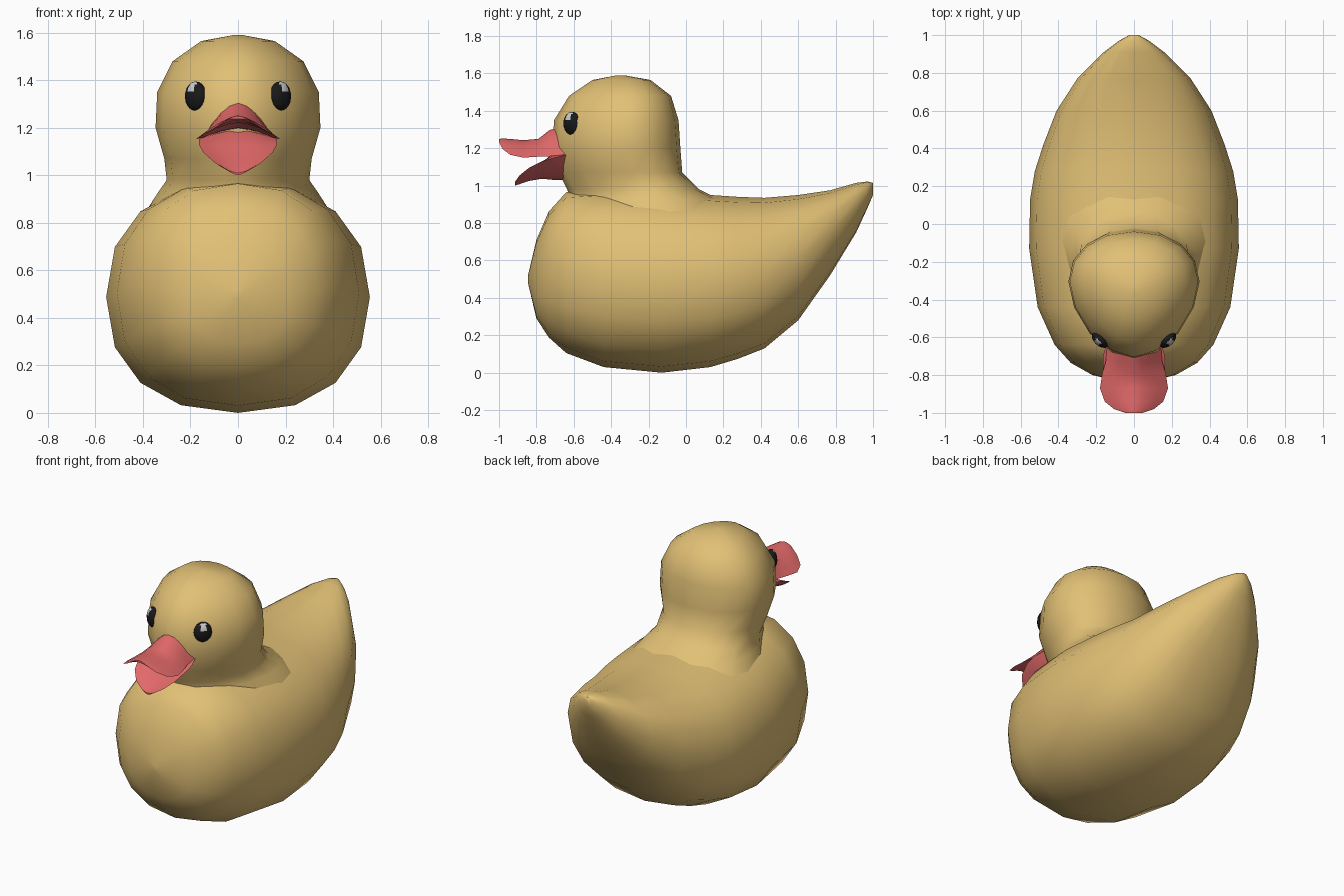
import bpy, bmesh
from math import sin, cos, pi, radians

if "Cube" in bpy.data.objects:
    bpy.data.objects.remove(bpy.data.objects["Cube"])


def material(name, rgb):
    m = bpy.data.materials.new(name)
    m.diffuse_color = (*rgb, 1)
    m.use_nodes = True
    m.node_tree.nodes["Principled BSDF"].inputs["Base Color"].default_value = m.diffuse_color
    return m


YELLOW = material("yellow", (0.76, 0.53, 0.18))
PINK = material("pink", (0.76, 0.14, 0.14))
BLACK = material("black", (0.01, 0.01, 0.01))
WHITE = material("white", (0.8, 0.8, 0.8))


def finish(ob, angle):
    bpy.ops.object.select_all(action='DESELECT')
    ob.select_set(True)
    bpy.context.view_layer.objects.active = ob
    bpy.ops.object.shade_smooth_by_angle(angle=radians(angle))


def loft(name, rings, mat, angle):
    """Skin a list of equal-length closed rings and cap the ends."""
    bm = bmesh.new()
    vs = [[bm.verts.new(p) for p in r] for r in rings]
    n = len(rings[0])
    for a, b in zip(vs, vs[1:]):
        for i in range(n):
            j = (i + 1) % n
            bm.faces.new((a[i], a[j], b[j], b[i]))
    bm.faces.new(vs[0])
    bm.faces.new(vs[-1])
    bmesh.ops.recalc_face_normals(bm, faces=bm.faces)
    me = bpy.data.meshes.new(name)
    bm.to_mesh(me)
    bm.free()
    me.materials.append(mat)
    ob = bpy.data.objects.new(name, me)
    bpy.context.collection.objects.link(ob)
    finish(ob, angle)
    return ob


def power(v, p):
    return abs(v) ** (2 / p) * (1 if v >= 0 else -1)


SIDES = 16
ANGLES = [2 * pi * i / SIDES for i in range(SIDES)]

# Body: upright cross-sections from breast to tail (y, half width, bottom, top)
body = [(-.845, .02, .48, .52), (-.80, .22, .29, .71), (-.735, .335, .19, .86),
        (-.64, .42, .105, .965), (-.44, .51, .03, .98), (-.13, .555, 0, .975),
        (.13, .55, .03, .95), (.28, .525, .075, .94), (.42, .48, .13, .935),
        (.60, .41, .28, .95), (.77, .30, .52, .975), (.91, .16, .75, 1.015),
        (.97, .08, .88, 1.022), (1.0, .025, .95, 1.015)]
loft("body", [[(w * power(cos(a), 2.3), y,
                (b + t) / 2 + (t - b) / 2 * power(sin(a), 2.3)) for a in ANGLES]
              for y, w, b, t in body], YELLOW, 75)

# Head and neck: level egg-shaped rings (z, front, back, half width)
head = [(.86, -.62, .26, .38), (.93, -.62, .17, .335), (.98, -.635, .07, .30),
        (1.07, -.68, -.02, .31), (1.2, -.715, -.03, .347), (1.35, -.705, -.04, .34),
        (1.48, -.625, -.08, .275), (1.565, -.50, -.19, .155), (1.59, -.37, -.33, .02)]


def head_ring(z, f, b, w):
    mid = f + .6 * (b - f)
    ring = []
    for a in ANGLES:
        p, depth = (2.1, b - mid) if sin(a) >= 0 else (1.75, mid - f)
        ring.append((w * power(cos(a), p), mid + depth * power(sin(a), p), z))
    return ring


loft("head", [head_ring(*h) for h in head], YELLOW, 75)


# Beak halves: lens sections (y, half width, centre top, centre bottom, edge)
def beak(name, stations):
    us = [i / 4 for i in range(-4, 5)]
    rings = []
    for y, w, top, bottom, edge in stations:
        ring = [(w * u, y, edge + (top - edge) * (1 - abs(u) ** 1.6)) for u in us]
        ring += [(w * u, y, edge + (bottom - edge) * (1 - abs(u) ** 1.6))
                 for u in us[-2:0:-1]]
        rings.append(ring)
    loft(name, rings, PINK, 45)


beak("upper_beak", [(-.62, .14, 1.33, 1.19, 1.17), (-.73, .15, 1.297, 1.20, 1.157),
                    (-.79, .168, 1.25, 1.22, 1.155), (-.87, .18, 1.243, 1.222, 1.15),
                    (-.94, .155, 1.25, 1.228, 1.165), (-.98, .105, 1.252, 1.232, 1.195),
                    (-1.0, .045, 1.25, 1.237, 1.235)])
beak("lower_beak", [(-.62, .14, 1.20, 1.03, 1.17), (-.70, .165, 1.19, 1.03, 1.15),
                    (-.77, .165, 1.12, 1.037, 1.13), (-.84, .145, 1.07, 1.025, 1.095),
                    (-.89, .10, 1.03, 1.008, 1.055), (-.915, .04, 1.01, 1.0, 1.02)])

# Eyes: flattened balls turned outward, with a pale glint
for side, label in ((-1, "right"), (1, "left")):
    bpy.ops.mesh.primitive_uv_sphere_add(segments=16, ring_count=10, radius=1,
                                         location=(side * .178, -.61, 1.333),
                                         rotation=(0, 0, side * radians(45)))
    eye = bpy.context.object
    eye.name = label + "_eye"
    eye.scale = (.055, .035, .062)
    eye.data.materials.append(BLACK)
    eye.data.materials.append(WHITE)
    for f in eye.data.polygons:
        c = f.center
        if c.y < 0 and .4 < c.z < .9 and abs(c.x) < .32:
            f.material_index = 1
    finish(eye, 60)
